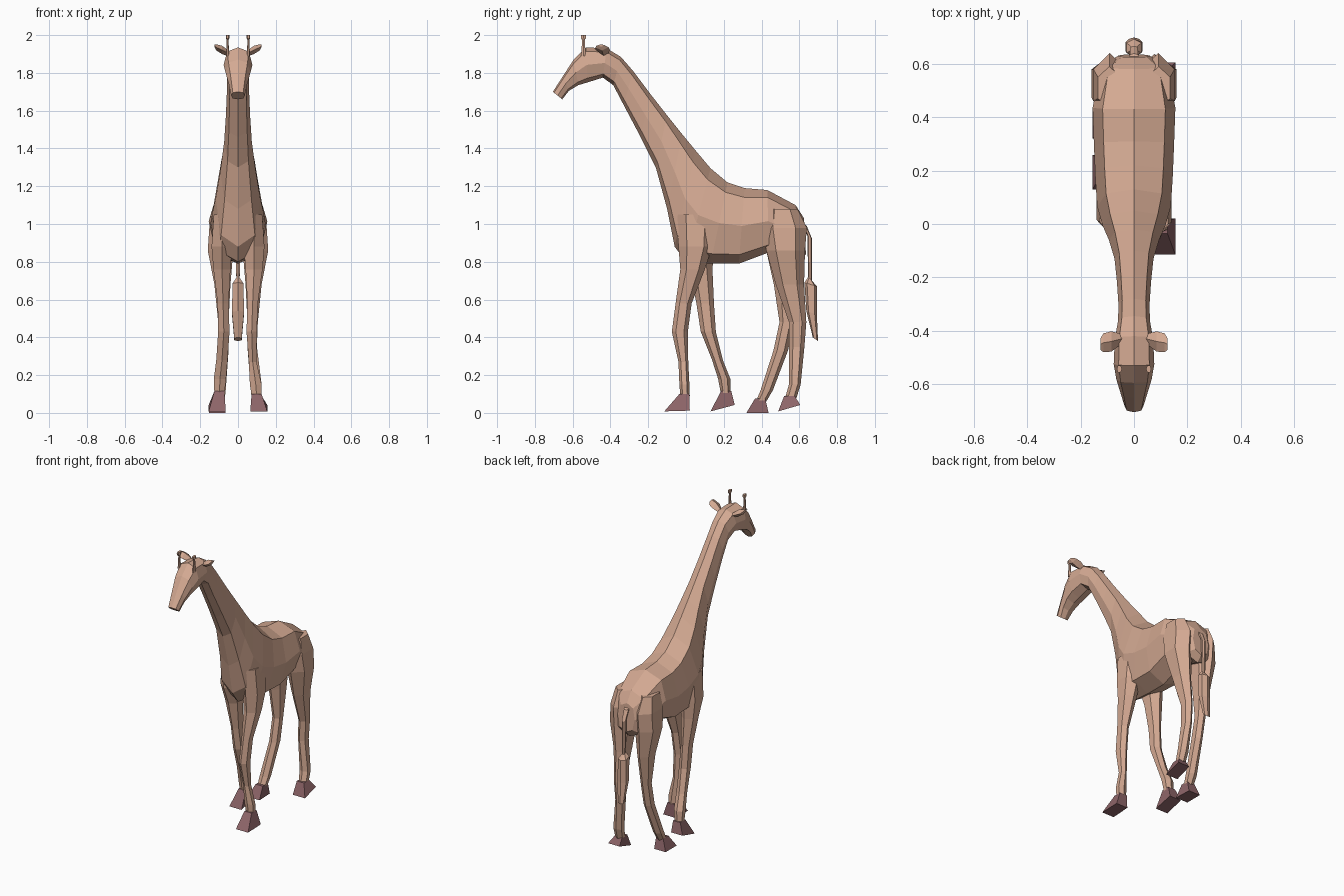
import bpy, bmesh, math
from mathutils import Vector


def material(name, rgb):
    m = bpy.data.materials.new(name)
    m.diffuse_color = (*rgb, 1)
    return m


HIDE = material("tan hide", (0.66, 0.40, 0.29))
HOOF = material("dark hoof", (0.27, 0.13, 0.14))


def loft(name, rings, mat):
    """Skin a list of closed point rings into one flat-faced solid."""
    bm = bmesh.new()
    loops = [[bm.verts.new(p) for p in ring] for ring in rings]
    for a, b in zip(loops, loops[1:]):
        for i in range(len(a)):
            j = (i + 1) % len(a)
            bm.faces.new((a[i], a[j], b[j], b[i]))
    bm.faces.new(loops[0])
    bm.faces.new(loops[-1])
    bmesh.ops.recalc_face_normals(bm, faces=bm.faces)
    mesh = bpy.data.meshes.new(name)
    bm.to_mesh(mesh)
    bm.free()
    mesh.materials.append(mat)
    ob = bpy.data.objects.new(name, mesh)
    bpy.context.collection.objects.link(ob)
    return ob


def oval(top, bottom, half_width, x=0, sides=8):
    """Ring standing between a top and a bottom point of the side profile."""
    top, bottom = Vector((x, *top)), Vector((x, *bottom))
    mid, up = (top + bottom) / 2, (top - bottom) / 2
    pts = []
    for i in range(sides):
        a = 2 * math.pi * i / sides
        s, c = math.sin(a), math.cos(a)
        s, c = [math.copysign(abs(v) ** 0.8, v) if abs(v) > 1e-6 else 0 for v in (s, c)]
        pts.append(mid + up * c + Vector((half_width * s, 0, 0)))
    return pts


# Body, neck and head: top y, z / bottom y, z / half width
BODY = [
    (0.625, 1.03, 0.635, 0.84, 0.06), (0.58, 1.10, 0.60, 0.80, 0.125),
    (0.43, 1.18, 0.44, 0.85, 0.155), (0.31, 1.19, 0.28, 0.79, 0.15),
    (0.22, 1.22, 0.13, 0.79, 0.145), (0.13, 1.295, 0.00, 0.80, 0.138),
    (0.05, 1.39, -0.06, 0.88, 0.118), (-0.02, 1.475, -0.10, 1.08, 0.094),
    (-0.10, 1.575, -0.16, 1.30, 0.073), (-0.19, 1.69, -0.24, 1.46, 0.064),
    (-0.28, 1.81, -0.33, 1.63, 0.058), (-0.345, 1.885, -0.385, 1.735, 0.060),
    (-0.42, 1.93, -0.44, 1.775, 0.072), (-0.53, 1.935, -0.52, 1.75, 0.076),
    (-0.595, 1.87, -0.57, 1.735, 0.066), (-0.65, 1.785, -0.62, 1.705, 0.050),
    (-0.705, 1.70, -0.655, 1.66, 0.036),
]
loft("body_neck_head", [oval((a, b), (c, d), w) for a, b, c, d, w in BODY], HIDE)


def leg(name, side, rows, hoof):
    """rows: z, back and front y, inner and outer x; hoof: top and sole outline."""
    rings = []
    for z, y0, y1, x0, x1 in rows:
        cy, cx, hy, hx = (y0 + y1) / 2, (x0 + x1) / 2, (y1 - y0) / 2, (x1 - x0) / 2
        ring = [(0, -1), (0.9, -0.5), (0.9, 0.5), (0, 1), (-0.9, 0.5), (-0.9, -0.5)]
        rings.append([(side * (cx + hx * u / 0.9), cy + hy * v, z) for u, v in ring])
    loft(name, rings, HIDE)
    ty0, ty1, tz, by0, by1, heel = hoof
    top = [(x, y, tz) for x, y in ((0.072, ty0), (0.125, ty0), (0.125, ty1), (0.072, ty1))]
    sole = [(0.065, by0, 0.008 if heel else 0), (0.155, by0, 0.008 if heel else 0),
            (0.155, by1, heel), (0.07, by1, heel)]
    flip = lambda pts: [(side * x, y, z) for x, y, z in pts]
    loft(name + "_hoof", [flip(top), flip(sole)], HOOF)


# Front legs
leg("front_leg_right", 1, [
    (1.05, -0.05, 0.15, 0.05, 0.128), (0.88, -0.04, 0.14, 0.03, 0.14),
    (0.76, -0.03, 0.10, 0.04, 0.13), (0.58, -0.055, 0.03, 0.05, 0.105),
    (0.43, -0.075, 0.01, 0.045, 0.10), (0.27, -0.04, 0.012, 0.057, 0.098),
    (0.15, -0.035, 0.018, 0.063, 0.125), (0.09, -0.03, 0.02, 0.072, 0.125)],
    (-0.035, 0.018, 0.10, -0.115, 0.02, 0.012))
leg("front_leg_left", -1, [
    (1.05, -0.04, 0.15, 0.05, 0.128), (0.88, -0.03, 0.15, 0.03, 0.14),
    (0.76, 0.02, 0.14, 0.04, 0.13), (0.58, 0.055, 0.148, 0.05, 0.108),
    (0.43, 0.078, 0.158, 0.045, 0.105), (0.28, 0.138, 0.195, 0.055, 0.115),
    (0.18, 0.17, 0.235, 0.063, 0.128), (0.10, 0.185, 0.237, 0.072, 0.125)],
    (0.185, 0.24, 0.115, 0.13, 0.258, 0.042))
# Rear legs
THIGH = [(1.08, 0.43, 0.59, 0.05, 0.135), (0.98, 0.40, 0.64, 0.03, 0.152),
         (0.86, 0.425, 0.63, 0.025, 0.16)]
leg("rear_leg_right", 1, THIGH + [
    (0.68, 0.475, 0.625, 0.04, 0.125), (0.48, 0.545, 0.637, 0.05, 0.105),
    (0.35, 0.545, 0.627, 0.05, 0.10), (0.15, 0.545, 0.607, 0.065, 0.125),
    (0.08, 0.525, 0.585, 0.072, 0.125)],
    (0.52, 0.575, 0.09, 0.488, 0.605, 0.042))
leg("rear_leg_left", -1, THIGH + [
    (0.68, 0.465, 0.61, 0.04, 0.125), (0.48, 0.495, 0.57, 0.05, 0.105),
    (0.33, 0.463, 0.54, 0.05, 0.105), (0.12, 0.395, 0.46, 0.065, 0.125),
    (0.06, 0.37, 0.425, 0.072, 0.125)],
    (0.365, 0.42, 0.075, 0.32, 0.437, 0))

# Tail with tuft: y, z, half depth, half width
TAIL = [(0.625, 1.00, 0.014, 0.018), (0.655, 0.93, 0.013, 0.014),
        (0.657, 0.71, 0.010, 0.010), (0.66, 0.68, 0.033, 0.032),
        (0.665, 0.53, 0.028, 0.036), (0.685, 0.39, 0.014, 0.022)]
loft("tail", [oval((y + d, z - 0.01), (y - d, z + 0.01), w, sides=6)
              for y, z, d, w in TAIL], HIDE)

for side, word in ((1, "right"), (-1, "left")):
    # Horns with knobs
    HORN = [(1.89, 0.014), (1.975, 0.008), (1.985, 0.016), (2.0, 0.016)]
    loft("horn_" + word, [[(side * (0.055 + r * 0.6 * math.cos(k * math.pi / 3)),
                            -0.543 + r * math.sin(k * math.pi / 3), z)
                           for k in range(6)] for z, r in HORN], HIDE)
    # Ears: x, y, z, half depth, half height
    EAR = [(0.045, -0.43, 1.90, 0.018, 0.015), (0.085, -0.44, 1.922, 0.038, 0.022),
           (0.115, -0.445, 1.935, 0.035, 0.016), (0.125, -0.45, 1.945, 0.022, 0.006)]
    loft("ear_" + word, [[(side * x, y - d, z), (side * x, y, z + h),
                          (side * x, y + d, z), (side * x, y, z - h)]
                         for x, y, z, d, h in EAR], HIDE)
